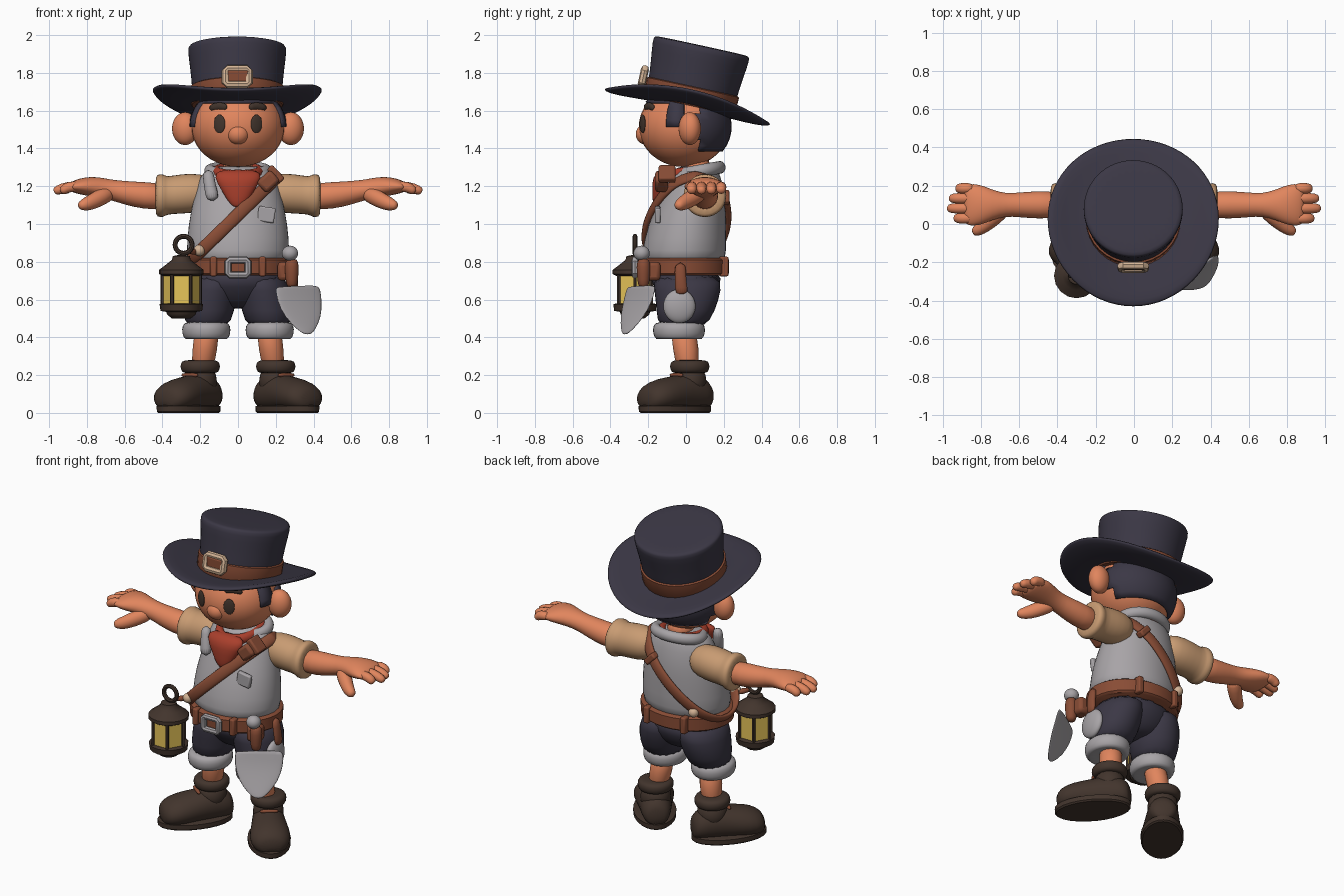
import bpy, bmesh
from math import sin, cos, pi, sqrt, radians
from mathutils import Vector, Matrix

if "Cube" in bpy.data.objects:
    bpy.data.objects.remove(bpy.data.objects["Cube"])


def material(name, rgb):
    m = bpy.data.materials.new(name)
    m.use_nodes = True
    m.diffuse_color = (*rgb, 1)
    shader = m.node_tree.nodes["Principled BSDF"]
    shader.inputs["Base Color"].default_value = (*rgb, 1)
    shader.inputs["Roughness"].default_value = 0.8
    return m


skin = material("skin", (.75, .235, .11))
navy = material("navy_cloth", (.044, .039, .06))
grey = material("pale_grey", (.39, .37, .385))
tan = material("tan_cloth", (.58, .33, .17))
leather = material("brown_leather", (.25, .073, .036))
red = material("red_cloth", (.40, .05, .025))
dark = material("dark_brown", (.055, .035, .026))
yellow = material("yellow_glass", (.8, .56, .1))
cream = material("cream_metal", (.65, .45, .3))
X, Y, Z = Vector((1, 0, 0)), Vector((0, 1, 0)), Vector((0, 0, 1))
I = Matrix.Identity(4)


def finish(name, bm, mat, matrix=I, sub=0):
    bmesh.ops.transform(bm, matrix=matrix, verts=bm.verts)
    bmesh.ops.recalc_face_normals(bm, faces=bm.faces)
    mesh = bpy.data.meshes.new(name)
    bm.to_mesh(mesh)
    bm.free()
    mesh.materials.append(mat)
    ob = bpy.data.objects.new(name, mesh)
    bpy.context.collection.objects.link(ob)
    bpy.ops.object.select_all(action='DESELECT')
    ob.select_set(True)
    bpy.context.view_layer.objects.active = ob
    bpy.ops.object.shade_smooth_by_angle(angle=radians(180 if sub else 40))
    if sub:
        ob.modifiers.new("smooth", 'SUBSURF').levels = sub
        ob.modifiers["smooth"].render_levels = sub
    return ob


def tube(name, rings, mat, up=X, axis=None, closed=False, n=16, sub=1, matrix=I, warp=None):
    """Skin elliptical rings (x, y, z, radius along up, radius across)."""
    bm = bmesh.new()
    loops, count = [], len(rings)
    for i, (x, y, z, a, b) in enumerate(rings):
        if axis:
            t = axis
        else:
            nxt = (i + 1) % count if closed else min(i + 1, count - 1)
            prv = i - 1 if closed else max(i - 1, 0)
            t = (Vector(rings[nxt][:3]) - Vector(rings[prv][:3])).normalized()
        u = (up - t * up.dot(t)).normalized()
        v = t.cross(u)
        loops.append([bm.verts.new(Vector((x, y, z)) + u * a * cos(2 * pi * k / n)
                                   + v * b * sin(2 * pi * k / n)) for k in range(n)])
    for i in range(count if closed else count - 1):
        p, q = loops[i], loops[(i + 1) % count]
        for k in range(n):
            bm.faces.new((p[k], p[(k + 1) % n], q[(k + 1) % n], q[k]))
    if not closed:
        bm.faces.new(loops[0])
        bm.faces.new(loops[-1])
    if warp:
        for v in bm.verts:
            warp(v.co)
    return finish(name, bm, mat, matrix, sub)


def lathe(name, profile, mat, x=0, y=0, **kw):
    return tube(name, [(x, y, z, r, r) for z, r in profile], mat, axis=Z, **kw)


def ball(name, loc, size, mat, turn=0, keep=None):
    bm = bmesh.new()
    bmesh.ops.create_uvsphere(bm, u_segments=32, v_segments=20, radius=1)
    m = Matrix.Translation(loc) @ Matrix.Rotation(turn, 4, 'Z') @ Matrix.Diagonal((*size, 1))
    bmesh.ops.transform(bm, matrix=m, verts=bm.verts)
    if keep:
        drop = [f for f in bm.faces if not keep(f.calc_center_median())]
        bmesh.ops.delete(bm, geom=drop, context='FACES')
    return finish(name, bm, mat)


def box(name, loc, size, mat, tilt=0):
    bm = bmesh.new()
    bmesh.ops.create_cube(bm, size=1)
    m = Matrix.Translation(loc) @ Matrix.Rotation(tilt, 4, 'Y') @ Matrix.Diagonal((*size, 1))
    ob = finish(name, bm, mat, m)
    bevel = ob.modifiers.new("bevel", 'BEVEL')
    bevel.width, bevel.segments = min(size) * .25, 2


def frame(name, loc, w, h, r, mat, matrix=I):
    """Rounded rectangular buckle facing the front."""
    c = r * .5
    corners = [(w - c, h), (w, h - c), (w, c - h), (w - c, -h)]
    corners += [(-p, -q) for p, q in corners]
    tube(name, [(loc[0] + p, loc[1], loc[2] + q, r, r) for p, q in corners], mat,
         up=Y, closed=True, n=8, sub=0, matrix=matrix)


# Head, face and hair
HC, HR = Vector((0, -.01, 1.515)), Vector((.247, .24, .213))


def face_y(x, z):
    return HC.y - HR.y * sqrt(1 - (x / HR.x) ** 2 - ((z - HC.z) / HR.z) ** 2)


ball("head", HC, HR, skin)
ball("nose", (0, -.21, 1.475), (.06, .056, .055), skin)
tube("neck", [(0, .06, 1.24, .085, .08), (0, .05, 1.38, .085, .08)], skin, axis=Z)
hair = ball("hair", HC, HR * 1.05, navy,
            keep=lambda c: (c.z > 1.39 and c.y > .06) or c.z > 1.635
            or (c.z > 1.5 and -.11 < c.y < -.03))
hair.modifiers.new("thickness", 'SOLIDIFY').thickness = .02
for s, side in ((1, "left"), (-1, "right")):
    ball(side + "_ear", (s * .28, .02, 1.505), (.07, .058, .087), skin, turn=s * .3)
    ball(side + "_eye", (s * .098, face_y(.098, 1.53), 1.53), (.033, .009, .049), dark, turn=s * .42)
    tube(side + "_eyebrow", [(s * x, face_y(x, z) - .006, z, .022, .014)
                             for x, z in ((.055, 1.615), (.1, 1.63), (.155, 1.61))], dark, up=Z, n=8)

# Hat, tilted back
HAT = Matrix.Translation((-.004, .005, 1.61)) @ Matrix.Rotation(radians(-12.3), 4, 'X')


def curl(co):
    co.z += .085 * (co.x / .44) ** 2 - .04 * max(0, -co.y - .3)


lathe("hat_brim", [(0, .2), (-.006, .32), (-.004, .43), (.012, .46), (.03, .43), (.026, .32), (.03, .2)],
      navy, n=32, matrix=HAT, warp=curl)
lathe("hat_crown", [(-.02, .235), (.1, .238), (.22, .25), (.32, .264), (.34, .257), (.344, .23)],
      navy, y=.007, n=32, matrix=HAT)
lathe("hat_band", [(.02, .24), (.03, .247), (.117, .25), (.122, .24)], leather, y=.007, n=32, sub=0, matrix=HAT)
frame("hat_buckle", (0, -.262, .116), .062, .042, .021, cream, HAT)
box("hat_buckle_backing", (0, -.226, 1.777), (.11, .03, .075), leather)

# Torso: rings of z, centre y, half width, half depth; the belly leans forward
TORSO = [(.76, -.015, .265, .225), (.85, -.012, .277, .226), (1, .006, .265, .208), (1.12, .032, .24, .18),
         (1.22, .045, .215, .148), (1.28, .05, .185, .125), (1.31, .055, .12, .09)]


def torso_at(z):
    for p, q in zip(TORSO, TORSO[1:]):
        if z <= q[0]:
            break
    f = max(0, min(1, (z - p[0]) / (q[0] - p[0])))
    return [p[i] + (q[i] - p[i]) * f for i in (1, 2, 3)]


tube("vest", [(0, c, z, a, b) for z, c, a, b in TORSO], grey, axis=Z, n=24)
ring = [2 * pi * k / 24 for k in range(24)]
tube("vest_collar", [(.15 * cos(a), .07 + .11 * sin(a), 1.28 + .02 * sin(a), .036, .033) for a in ring],
     grey, up=Z, closed=True, n=10)
tube("scarf_loop", [(.115 * cos(a), .03 + .14 * sin(a), 1.275 + .02 * sin(a), .033, .028) for a in ring],
     red, up=Z, closed=True, n=10)
tube("scarf_front", [(0, -.105, 1.29, .11, .03), (0, -.13, 1.25, .132, .05), (0, -.135, 1.18, .09, .045),
                     (0, -.15, 1.12, .055, .028), (0, -.155, 1.085, .02, .012)], red, axis=Z)
box("chest_pocket", (.15, -.15, 1.05), (.09, .03, .08), grey, tilt=.15)
tube("vest_clip", [(-.16, -.09, 1.29, .033, .03), (-.15, -.11, 1.2, .03, .03), (-.13, -.14, 1.12, .04, .03)], grey)

# Belt and diagonal strap
tube("belt", [(0, -.015, z, .262 + r, .222 + r) for z, r in ((.728, .008), (.738, .02), (.81, .022), (.82, .008))],
     leather, axis=Z, n=32, sub=0)
frame("belt_buckle", (0, -.27, .77), .053, .04, .018, grey)
for x in (-.13, .13):
    box("belt_loop", (x, -.23, .775), (.035, .05, .105), leather)
    box("back_belt_loop", (x, .2, .775), (.035, .05, .105), leather)


def strap_point(a):
    x = -.032 + .236 * cos(a)
    c, rx, ry = torso_at(1.05 + x)
    pull = max(0, -sin(a)) * max(0, -x - .05) * .2
    y = c + sin(a) * (ry * sqrt(max(0, 1 - (x / rx) ** 2)) / max(abs(sin(a)), .05) + .012) - pull
    return (x * 1.03, y, 1.05 + x, .038, .018)


tube("shoulder_strap", [strap_point(2 * pi * (k + .5) / 40) for k in range(40)], leather,
     up=(X - Z).normalized(), closed=True, n=8)
box("strap_pouch", (.16, -.13, 1.225), (.1, .07, .08), leather, tilt=-.75)
box("strap_keeper", (.2, -.1, 1.265), (.04, .09, .1), leather, tilt=-.75)
box("back_strap_keeper", (.1, .205, 1.14), (.04, .05, .085), leather, tilt=-.75)
ball("strap_button", (-.205, -.21, .86), (.03, .03, .03), cream)
ball("back_strap_button", (-.18, .18, .86), (.03, .03, .03), cream)

# Limbs, mirrored
for s, side in ((1, "left"), (-1, "right")):
    tube(side + "_sleeve", [(s * x, .1, z, r, r) for x, z, r in
                            ((.12, 1.17, .07), (.2, 1.165, .105), (.3, 1.16, .108), (.38, 1.15, .1),
                             (.39, 1.15, .117), (.43, 1.15, .117), (.437, 1.15, .09))], tan, up=Z, axis=X)
    tube(side + "_arm", [(s * x, .1, z, a, b) for x, z, a, b in
                         ((.38, 1.145, .073, .072), (.5, 1.15, .073, .074), (.6, 1.165, .064, .066),
                          (.67, 1.18, .055, .06), (.74, 1.195, .056, .08), (.81, 1.2, .05, .112),
                          (.87, 1.198, .034, .112), (.89, 1.195, .02, .09))], skin, up=Z, axis=X)
    for i, length in enumerate((.94, .975, .965, .93)):
        y = .03 + i * .052
        tube(side + "_finger", [(s * .83, y, 1.2, .03, .031), (s * .9, y, 1.198, .031, .031),
                                (s * (length - .015), y, 1.178, .028, .029), (s * length, y, 1.17, .015, .016)],
             skin, up=Z, n=8)
    tube(side + "_thumb", [(s * .67, .09, 1.17, .045, .045), (s * .73, .035, 1.14, .048, .046),
                           (s * .78, -.01, 1.113, .043, .038), (s * .82, -.035, 1.1, .034, .033),
                           (s * .845, -.047, 1.095, .016, .018)], skin, up=Z, n=10)
    tube(side + "_shorts_leg", [(s * .12, .005, .74, .13, .185), (s * .135, .01, .65, .143, .182),
                                (s * .155, 0, .54, .137, .158), (s * .165, -.025, .44, .118, .128)], navy, axis=Z)
    tube(side + "_shorts_cuff", [(s * .168, -.037, z, r, r + .01) for z, r in
                                 ((.395, .09), (.385, .115), (.42, .133), (.465, .13), (.485, .11))], grey, axis=Z)
    tube(side + "_leg", [(s * .165, -.015, .44, .07, .07), (s * .175, 0, .34, .066, .07),
                         (s * .19, .01, .22, .062, .062)], skin, axis=Z)
    # Boots point outward
    foot = Matrix.Translation((s * .2, .02, 0)) @ Matrix.Rotation(s * radians(38), 4, 'Z')

    def flatten(co):
        co.z = max(co.z, .02)

    tube(side + "_boot", [(0, .125, .08, .05, .05), (0, .1, .1, .085, .085), (0, 0, .11, .11, .095),
                          (0, -.1, .1, .097, .108), (0, -.2, .09, .095, .125), (0, -.275, .08, .075, .11),
                          (0, -.31, .07, .045, .06)], dark, axis=-Y, up=Z, matrix=foot, warp=flatten)
    tube(side + "_boot_sole", [(0, -.1, z, a, a + .1) for z, a in
                               ((0, .115), (.008, .124), (.036, .125), (.042, .1))], dark, axis=Z, n=24, sub=0, matrix=foot)
    lathe(side + "_boot_shaft", [(.1, .095), (.17, .09), (.24, .086)], dark, matrix=foot)
    lathe(side + "_boot_rim", [(.21, .08), (.215, .1), (.245, .11), (.275, .102), (.28, .07)], dark, matrix=foot)
    for z, y in ((.2, -.09), (.168, -.115)):
        tube(side + "_lace", [(x, y, z, .012, .012) for x in (-.06, 0, .06)], leather, up=Z, n=8, matrix=foot)
tube("shorts_seat", [(0, .01, .55, .06, .08), (0, .01, .59, .18, .13), (0, .005, .66, .25, .18),
                     (0, -.01, .77, .262, .215)], navy, axis=Z)

# Lantern on the right hip
LX, LY = -.3, -.27
lathe("lantern_base", [(.5, .05), (.52, .075), (.535, .08), (.54, .11), (.575, .115), (.58, .1)],
      dark, LX, LY, sub=0)
lathe("lantern_glass", [(.57, .1), (.74, .1)], yellow, LX, LY, n=6, sub=0)
lathe("lantern_cap", [(.725, .1), (.735, .118), (.757, .118), (.79, .075), (.81, .05), (.83, .045), (.835, .02)],
      dark, LX, LY, sub=0)
for k in range(6):
    x, y = LX + .1 * cos(k * pi / 3), LY + .1 * sin(k * pi / 3)
    lathe("lantern_bar", [(.56, .01), (.75, .01)], dark, x, y, n=6, sub=0)
tube("lantern_ring", [(LX + .012 + .045 * cos(a), LY, .89 + .045 * sin(a), .013, .013) for a in ring],
     dark, up=Y, closed=True, n=8, sub=0)
tube("lantern_hanger", [(-.27, LY, .86, .02, .02), (-.21, -.19, .85, .02, .02)], leather, up=Z, n=8)

# Trowel and pouch on the left hip
ball("trowel_knob", (.275, -.235, .845), (.043, .043, .04), grey)
lathe("trowel_handle", [(.66, .026), (.7, .033), (.78, .04), (.82, .028)], leather, .285, -.225)
box("trowel_holder", (.25, -.18, .75), (.08, .09, .1), leather)
tube("trowel_blade", [(.315, -.235, .672, .13, .012), (.317, -.237, .662, .148, .012), (.325, -.255, .59, .147, .011),
                      (.343, -.285, .51, .122, .01), (.362, -.313, .44, .06, .008), (.37, -.325, .415, .02, .006)],
     grey, up=Vector((.84, .54, 0)), n=12)
ball("hip_pouch", (.285, -.035, .565), (.035, .085, .09), grey)
tube("hip_pouch_strap", [(.285, -.03, .8, .02, .035), (.3, -.03, .7, .02, .028), (.305, -.02, .62, .016, .04)], leather)
